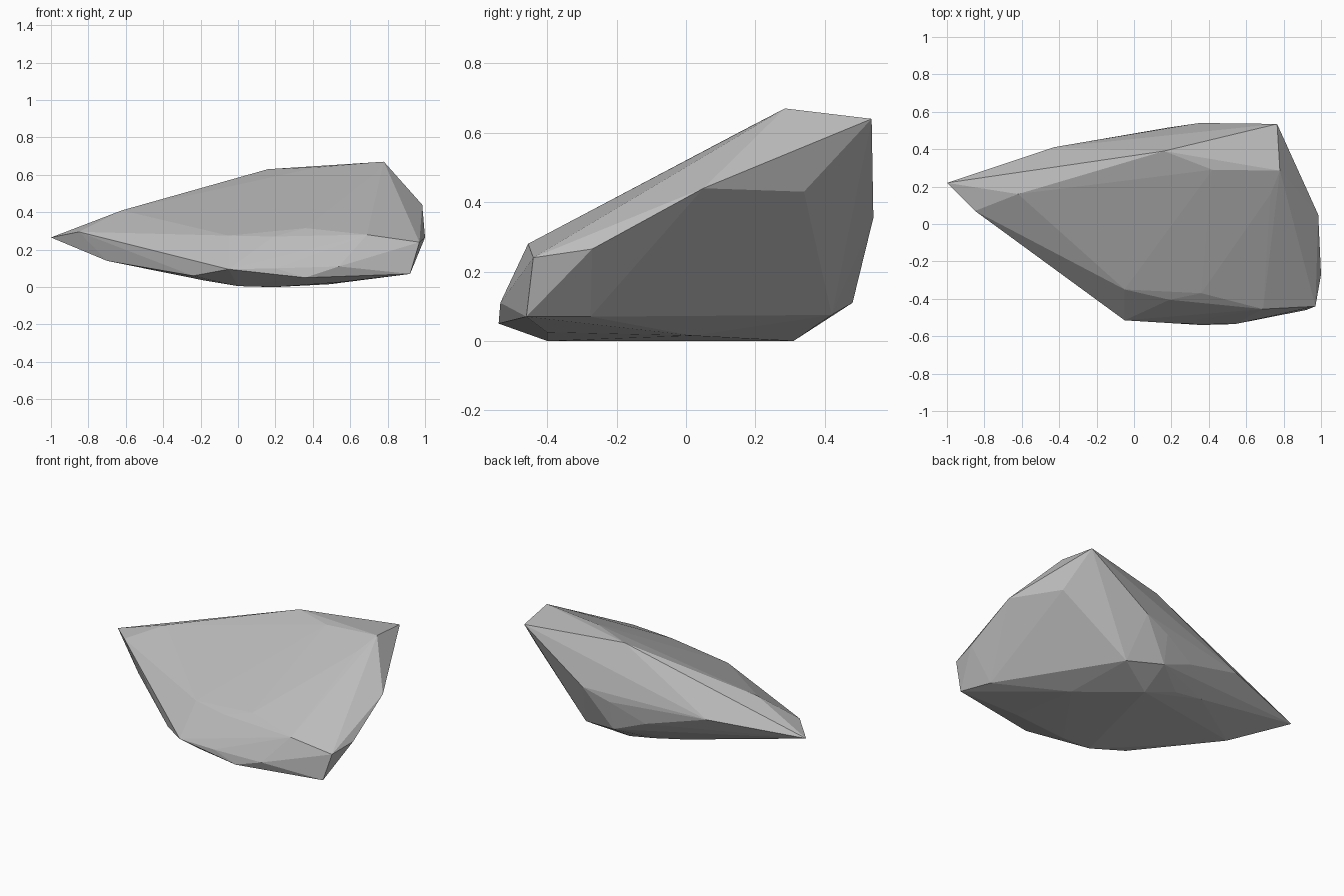
import bpy
import bmesh

# Remove only the default cube
default_cube = bpy.data.objects.get("Cube")
if default_cube:
    bpy.data.objects.remove(default_cube, do_unlink=True)


def make_material(name, rgb):
    material = bpy.data.materials.new(name)
    material.use_nodes = True
    color = (*rgb, 1.0)
    material.diffuse_color = color
    shader = next(n for n in material.node_tree.nodes if n.type == "BSDF_PRINCIPLED")
    shader.inputs["Base Color"].default_value = color
    return material


def make_boulder(name, corner_groups, material):
    """Wrap a tight convex skin around the chipped corners, keeping facets flat."""
    bm = bmesh.new()
    for group in corner_groups:
        for corner in group:
            bm.verts.new(corner)
    hull = bmesh.ops.convex_hull(bm, input=list(bm.verts), use_existing_faces=False)
    leftovers = {v for key in ("geom_interior", "geom_unused")
                 for v in hull[key] if isinstance(v, bmesh.types.BMVert)}
    bmesh.ops.delete(bm, geom=list(leftovers), context="VERTS")
    bmesh.ops.recalc_face_normals(bm, faces=list(bm.faces))

    # Rest the lowest corner on the ground
    lowest = min(v.co.z for v in bm.verts)
    bmesh.ops.translate(bm, verts=list(bm.verts), vec=(0, 0, -lowest))
    for face in bm.faces:
        face.smooth = False

    mesh = bpy.data.meshes.new(name)
    bm.to_mesh(mesh)
    bm.free()
    mesh.materials.append(material)
    boulder = bpy.data.objects.new(name, mesh)
    bpy.context.scene.collection.objects.link(boulder)
    return boulder


# Upper ridge, from the pointed tip to the high back corner
ridge = [(-1, .22, .27), (-.85, .07, .3), (-.62, .16, .415), (.16, .39, .635),
         (.42, .29, .645), (.78, .285, .675), (.765, .535, .645), (.73, .16, .61)]

# Front rim of the sloping top face
front_rim = [(-.05, -.35, .28), (.19, -.405, .275), (.36, -.37, .32),
             (.69, -.455, .285), (.97, -.44, .245)]

# Blunt nose below the front rim
nose = [(-.05, -.515, .1), (.2, -.53, .105), (.54, -.535, .115),
        (.36, -.54, .055), (.92, -.46, .075), (-.24, -.36, .065)]

# Steep left flank and back
flank = [(.985, .05, .445), (1, -.27, .27), (.82, .34, .435), (.35, .54, .36),
         (.18, .515, .3), (-.04, .465, .2), (-.43, .41, .31)]

# Undercut edge where the sides turn into the underside
undercut = [(.85, -.275, .075), (.62, .12, .105), (.41, .42, .08),
            (.175, .48, .115), (-.02, .35, .06), (-.23, .33, .1), (-.7, 0, .145)]

# Nearly flat underside
underside = [(.18, .31, .005), (.49, .02, .02), (.54, -.4, .03),
             (.2, -.4, .005), (0, -.4, .01), (-.18, -.3, .04)]

stone_grey = make_material("stone grey", (.5, .5, .5))
make_boulder("boulder", [ridge, front_rim, nose, flank, undercut, underside], stone_grey)
